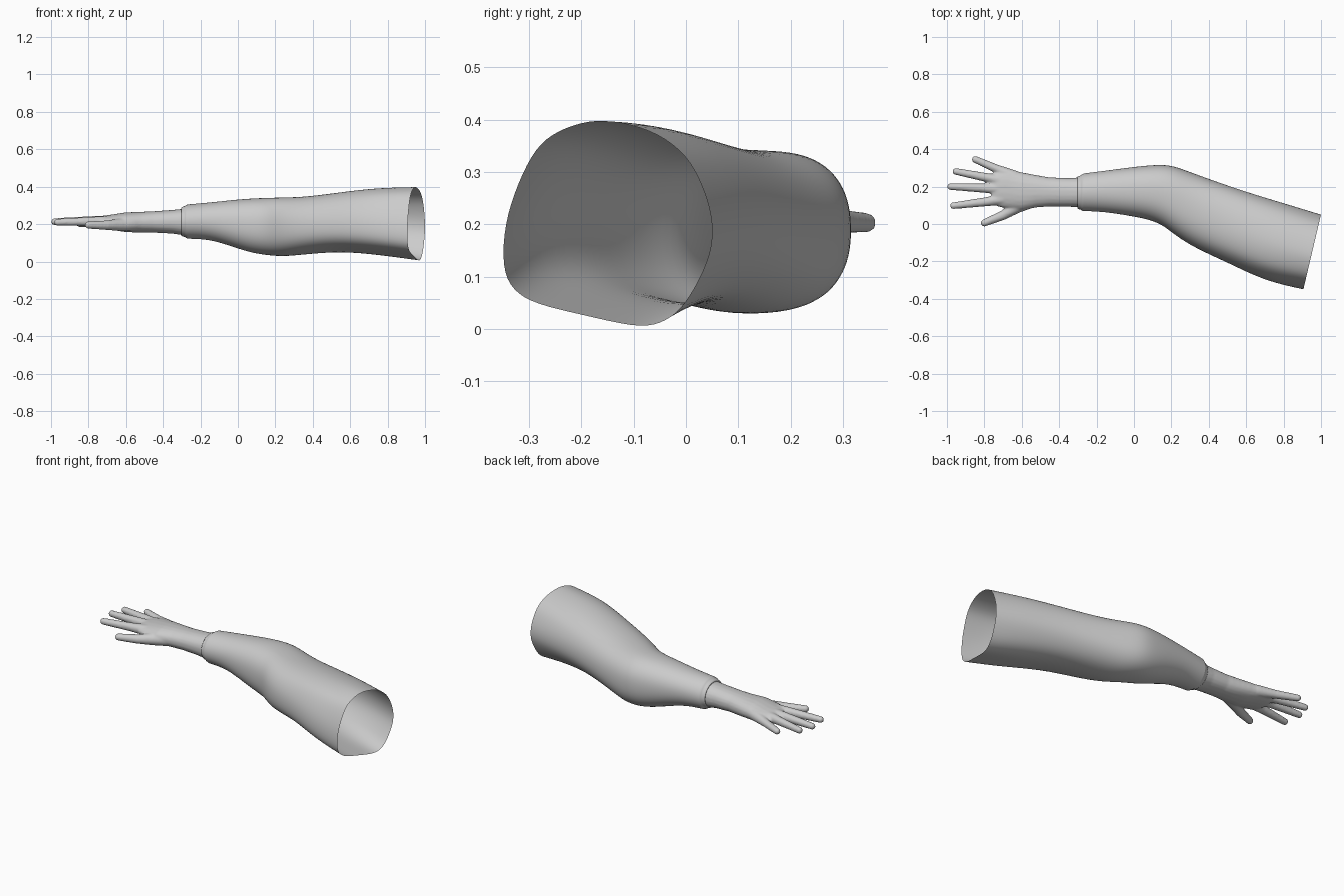
import bpy, bmesh, math
from mathutils import Vector, Matrix

if "Cube" in bpy.data.objects:
    bpy.data.objects.remove(bpy.data.objects["Cube"])

SEG = 20
# normalised outline of the open shoulder end
END = [(1, -.15), (.98, .14), (.85, .48), (.7, .7), (.41, .9), (0, .99), (-.23, .97),
       (-.48, .88), (-.68, .73), (-.85, .38), (-.975, 0), (-1, -.43), (-.9, -.65),
       (-.68, -.78), (-.23, -.88), (.26, -1), (.5, -.975), (.7, -.83), (.85, -.58), (.95, -.36)]


def ring(bm, ux, uy, lx, ly, zt, zb, power=2.0, blend=0.0, grow=1.016):
    """Section between an upper and a lower plan point and two heights."""
    c = Vector(((ux + lx) / 2, (uy + ly) / 2, (zt + zb) / 2))
    a = Vector(((ux - lx) / 2, (uy - ly) / 2, 0)) * grow
    h = (zt - zb) / 2 * grow
    out = []
    for i in range(SEG):
        t = 2 * math.pi * (i - .4) / SEG
        u, v = [math.copysign(abs(w) ** (2 / power), w) for w in (math.cos(t), math.sin(t))]
        u += (END[i][0] - u) * blend
        v += (END[i][1] - v) * blend
        out.append(bm.verts.new(c + a * u + Vector((0, 0, h * v))))
    return out


def bridge(bm, rings):
    for r, s in zip(rings, rings[1:]):
        for i in range(SEG):
            j = (i + 1) % SEG
            bm.faces.new((r[i], r[j], s[j], s[i]))


def finish(bm, name, subsurf=0):
    bmesh.ops.recalc_face_normals(bm, faces=bm.faces[:])
    me = bpy.data.meshes.new(name)
    bm.to_mesh(me)
    bm.free()
    ob = bpy.data.objects.new(name, me)
    bpy.context.collection.objects.link(ob)
    for p in me.polygons:
        p.use_smooth = True
    if subsurf:
        m = ob.modifiers.new("Smooth surface", 'SUBSURF')
        m.levels = m.render_levels = subsurf
    return ob


# Sleeve: bent arm tube, open at the shoulder
sections = [(-.27, .27, -.27, .07, .305, .122), (-.15, .285, -.15, .065, .315, .12),
            (0, .305, -.03, .045, .33, .075), (.1, .315, .06, .03, .337, .045),
            (.19, .317, .15, 0, .34, .033), (.28, .285, .22, -.06, .342, .027),
            (.40, .24, .33, -.13, .345, .04), (.6, .17, .5, -.205, .37, .055),
            (.8, .11, .7, -.305, .395, .035), (1, .052, .905, -.352, .402, .003)]
bm = bmesh.new()
rings = []
for s in sections:
    mid = (s[0] + s[2]) / 2
    rings.append(ring(bm, *s, power=2.0 + .4 * min(1, max(0, (mid + .27) / .4)),
                      blend=min(1, max(0, (mid - .2) / .75)),
                      grow=1.0 if mid > .9 else 1.016))
bridge(bm, rings)
finish(bm, "sleeve", 2)

# Cuff band: stepped collar between sleeve and wrist
bm = bmesh.new()
rings = [ring(bm, x, hi, x, lo, zt, zb) for x, lo, hi, zb, zt in [
    (-.295, .10, .24, .150, .275), (-.304, .085, .25, .140, .285),
    (-.302, .08, .255, .135, .292), (-.282, .077, .259, .132, .296),
    (-.279, .070, .266, .126, .302), (-.265, .070, .270, .122, .305)]]
bridge(bm, rings)
finish(bm, "cuff_band", 1)

# Hand: palm loft plus tapered fingers, fused with a remesh
bm = bmesh.new()
rings = [ring(bm, x, hi, x, lo, zt, zb, 2.2) for x, lo, hi, zb, zt in [
    (-.25, .09, .25, .135, .285), (-.35, .093, .245, .15, .275),
    (-.45, .095, .248, .155, .268), (-.52, .09, .26, .155, .265),
    (-.60, .075, .275, .158, .262), (-.68, .085, .293, .17, .25),
    (-.73, .095, .283, .178, .243), (-.76, .12, .26, .19, .235)]]
bridge(bm, rings)
bm.faces.new(rings[0])
bm.faces.new(rings[-1])


def finger(*pts):
    """Chain of overlapping balls through (x, y, z, radius) points."""
    for a, b in zip(pts, pts[1:]):
        for k in range(13):
            x, y, z, r = Vector(a).lerp(Vector(b), k / 12)
            bmesh.ops.create_uvsphere(bm, u_segments=14, v_segments=10, radius=r,
                                      matrix=Matrix.Translation((x, y, z)))


finger((-.64, .255, .21, .033), (-.73, .293, .206, .024), (-.848, .345, .203, .019))
finger((-.66, .22, .212, .034), (-.78, .247, .215, .025), (-.952, .281, .212, .019))
finger((-.66, .185, .213, .034), (-.79, .191, .217, .026), (-.980, .200, .213, .019))
finger((-.66, .140, .212, .034), (-.79, .119, .214, .025), (-.965, .098, .210, .019))
finger((-.52, .135, .207, .040), (-.62, .095, .197, .035), (-.70, .047, .194, .026),
       (-.80, .006, .195, .020))
hand = finish(bm, "hand")
m = hand.modifiers.new("Fuse", 'REMESH')
m.mode = 'VOXEL'
m.voxel_size = .006
m.use_smooth_shade = True
m = hand.modifiers.new("Soften", 'SMOOTH')
m.factor = .5
m.iterations = 6

# Remove the hidden wrist cap so the arm stays hollow
dg = bpy.context.evaluated_depsgraph_get()
fused = bpy.data.meshes.new_from_object(hand.evaluated_get(dg))
hand.modifiers.clear()
hand.data = fused
bm = bmesh.new()
bm.from_mesh(fused)
bmesh.ops.delete(bm, geom=[f for f in bm.faces if f.calc_center_median().x > -.28], context='FACES')
bm.to_mesh(fused)
bm.free()
for p in fused.polygons:
    p.use_smooth = True
